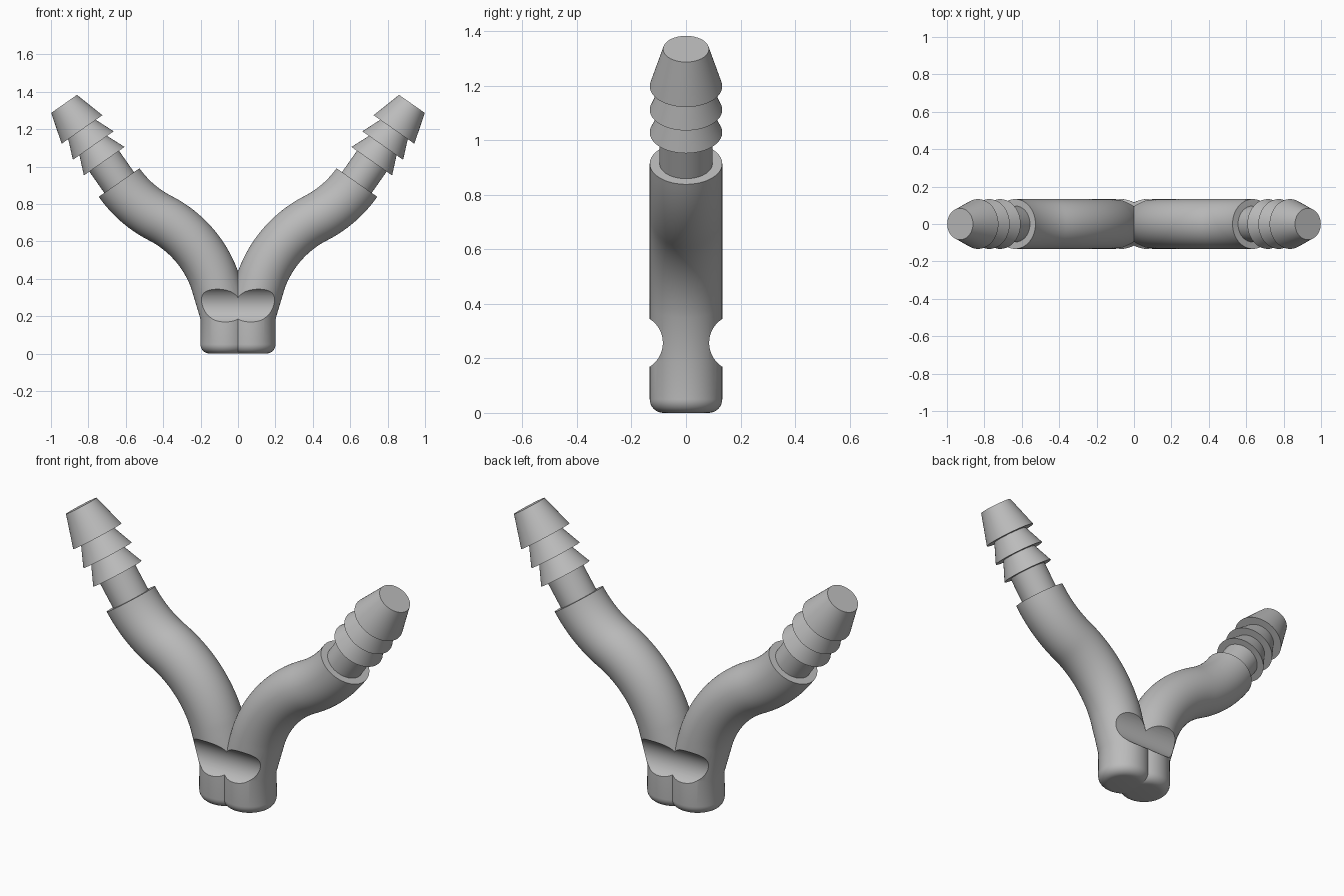
import bpy, bmesh
from math import sin, cos, radians, pi
from mathutils import Vector

if "Cube" in bpy.data.objects:
    bpy.data.objects.remove(bpy.data.objects["Cube"])

SIDES = 64
R = 0.133          # main tube radius
LEG_X = 0.068      # leg axis offset from the middle

grey = bpy.data.materials.new("plain grey")
grey.use_nodes = True
grey.diffuse_color = (0.5, 0.5, 0.5, 1)
grey.node_tree.nodes["Principled BSDF"].inputs["Base Color"].default_value = (0.5, 0.5, 0.5, 1)


def sweep(name, stations, clip=False):
    """Closed round tube through stations (x, z, heading in degrees, radius)."""
    bm = bmesh.new()
    rings = []
    for x, z, heading, r in stations:
        a = radians(heading)
        side = Vector((sin(a), 0, -cos(a)))
        rings.append([bm.verts.new(Vector((x, 0, z)) + r * (
            cos(2 * pi * i / SIDES) * side + sin(2 * pi * i / SIDES) * Vector((0, 1, 0))))
            for i in range(SIDES)])
    for low, high in zip(rings, rings[1:]):
        for i in range(SIDES):
            j = (i + 1) % SIDES
            bm.faces.new((low[i], low[j], high[j], high[i]))
    bm.faces.new(rings[0])
    bm.faces.new(rings[-1])
    if clip:
        geom = bm.verts[:] + bm.edges[:] + bm.faces[:]
        bmesh.ops.bisect_plane(bm, geom=geom, plane_co=(0, 0, 0),
                               plane_no=(1, 0, 0), clear_inner=True)
    bmesh.ops.recalc_face_normals(bm, faces=bm.faces[:])
    mesh = bpy.data.meshes.new(name)
    bm.to_mesh(mesh)
    bm.free()
    mesh.materials.append(grey)
    obj = bpy.data.objects.new(name, mesh)
    bpy.context.collection.objects.link(obj)
    obj.modifiers.new("Mirror", 'MIRROR')
    return obj


def finish(obj):
    """Apply the modifiers and smooth everything but the hard edges."""
    bpy.ops.object.select_all(action='DESELECT')
    obj.select_set(True)
    bpy.context.view_layer.objects.active = obj
    for name in [m.name for m in obj.modifiers]:
        bpy.ops.object.modifier_apply(modifier=name)
    bpy.ops.object.shade_smooth_by_angle(angle=radians(30))


# Leg with a rounded foot, then the S-bend of the arm
fillet = 0.05
path = [(LEG_X, fillet * (1 - sin(t)), 90, R - fillet * (1 - cos(t)))
        for t in [pi / 2 * (1 - k / 8) for k in range(9)][::-1]]
path.reverse()
path = sorted(path, key=lambda s: s[1])
path.append((LEG_X, 0.2, 82, R))
x, z, heading = 0.125, 0.395, 70
path.append((x, z, heading, R))
for turn in (-43, 28):
    steps = 16
    for k in range(steps):
        mid = radians(heading + turn / steps / 2)
        step = 0.6 * radians(abs(turn)) / steps
        x, z = x + step * cos(mid), z + step * sin(mid)
        heading += turn / steps
        path.append((x, z, heading, R))
body = sweep("forked_body", path, clip=True)

# Finger grooves across the front and back of the legs
cutters = []
for y in (-0.189, 0.189):
    bpy.ops.mesh.primitive_cylinder_add(vertices=96, radius=0.104, depth=1.2,
                                        location=(0, y, 0.257), rotation=(0, pi / 2, 0))
    cutter = bpy.context.object
    cutter.name = "groove_cutter"
    cutter.hide_render = True
    cutter.data.materials.append(grey)
    cut = body.modifiers.new("Groove", 'BOOLEAN')
    cut.operation, cut.solver, cut.object = 'DIFFERENCE', 'EXACT', cutter
    cutters.append(cutter)
finish(body)
for cutter in cutters:
    bpy.data.objects.remove(cutter)

# Barbed hose connectors on the arm ends: (distance along axis, radius)
profile = [(-0.03, 0.097), (0.139, 0.097), (0.139, R), (0.241, 0.09), (0.241, R),
           (0.346, 0.09), (0.346, R), (0.513, 0.084)]
axis = radians(heading)
barbs = sweep("barbed_connectors", [(x + d * cos(axis), z + d * sin(axis), heading, r)
                                    for d, r in profile])
finish(barbs)
